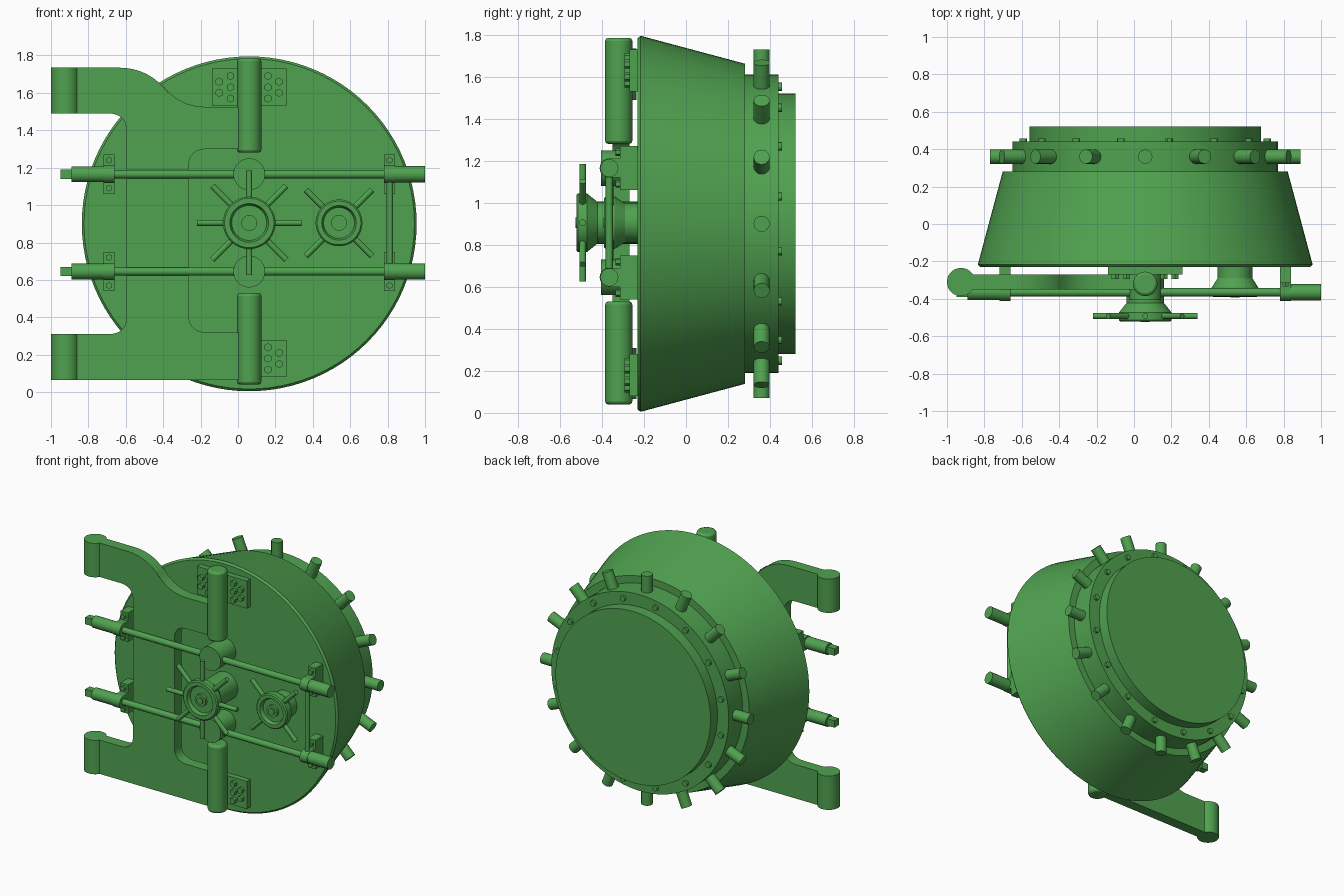
import bpy, bmesh, math
from mathutils import Vector, Matrix

if "Cube" in bpy.data.objects:
    bpy.data.objects.remove(bpy.data.objects["Cube"])

green = bpy.data.materials.new("vault green")
green.use_nodes = True
COLOR = (0.08, 0.36, 0.08, 1)
green.diffuse_color = COLOR
green.node_tree.nodes["Principled BSDF"].inputs["Base Color"].default_value = COLOR

CX, CZ = 0.06, 0.9      # door axis
FACE = -0.23            # front face of the door
ROD_Y = -0.365


def finish(bm, name):
    bmesh.ops.recalc_face_normals(bm, faces=bm.faces)
    mesh = bpy.data.meshes.new(name)
    bm.to_mesh(mesh)
    bm.free()
    obj = bpy.data.objects.new(name, mesh)
    bpy.context.collection.objects.link(obj)
    mesh.materials.append(green)
    bpy.ops.object.select_all(action="DESELECT")
    obj.select_set(True)
    bpy.context.view_layer.objects.active = obj
    bpy.ops.object.shade_smooth_by_angle(angle=math.radians(30))
    return obj


def cylinder(name, p, q, r, sides=24):
    p, q = Vector(p), Vector(q)
    d = q - p
    turn = d.to_track_quat("Z", "Y").to_matrix().to_4x4()
    bm = bmesh.new()
    bmesh.ops.create_cone(bm, cap_ends=True, segments=sides, radius1=r, radius2=r,
                          depth=d.length, matrix=Matrix.Translation((p + q) / 2) @ turn)
    return finish(bm, name)


def box(name, lo, hi):
    lo, hi = Vector(lo), Vector(hi)
    bm = bmesh.new()
    bmesh.ops.create_cube(bm, size=1, matrix=Matrix.Translation((lo + hi) / 2)
                          @ Matrix.Diagonal((*(hi - lo), 1)))
    return finish(bm, name)


def lathe(name, profile, x, z, sides=64):
    """Turn (radius, y) points about a line along y."""
    bm = bmesh.new()
    verts = [bm.verts.new((x + r, y, z)) for r, y in profile]
    edges = [bm.edges.new(pair) for pair in zip(verts, verts[1:])]
    bmesh.ops.spin(bm, geom=verts + edges, cent=(x, 0, z), axis=(0, 1, 0),
                   angle=math.tau, steps=sides, use_duplicate=False)
    bmesh.ops.remove_doubles(bm, verts=bm.verts, dist=0.0001)
    return finish(bm, name)


def rounded(points):
    """Outline of (x, z, corner size) with smooth corners."""
    out = []
    for i, (x, z, r) in enumerate(points):
        c = Vector((x, z))
        if not r:
            out.append(c)
            continue
        a = c + (Vector(points[i - 1][:2]) - c).normalized() * r
        b = c + (Vector(points[(i + 1) % len(points)][:2]) - c).normalized() * r
        for k in range(9):
            t = k / 8
            out.append(a * (1 - t) ** 2 + c * 2 * t * (1 - t) + b * t * t)
    return out


def radial(angle, r, y, x=CX, z=CZ):
    return (x + r * math.sin(angle), y, z + r * math.cos(angle))


# Door plug
lathe("door_body", [(0, FACE), (0.883, FACE), (0.895, -0.217), (0.762, 0.28), (0, 0.28)], CX, CZ, 96)
lathe("bolt_ring", [(0, 0.27), (0.71, 0.27), (0.71, 0.44), (0, 0.44)], CX, CZ, 96)
lathe("rear_disc", [(0, 0.43), (0.62, 0.43), (0.62, 0.52), (0, 0.52)], CX, CZ, 96)

# Locking bolts and rear screws
for i in range(16):
    a = math.tau * i / 16
    cylinder("locking_bolt", radial(a, 0.65, 0.36), radial(a, 0.83, 0.36), 0.038)
    a += math.tau / 32
    cylinder("rear_screw", radial(a, 0.665, 0.43), radial(a, 0.665, 0.457), 0.02, 12)

# Hinge arm plate
outline = rounded([
    (-0.925, 1.735, 0), (-0.47, 1.735, 0.17), (-0.32, 1.525, 0.15), (0.03, 1.525, 0),
    (0.03, 1.3, 0), (-0.265, 1.3, 0.1), (-0.265, 0.32, 0.1), (0.03, 0.32, 0),
    (0.03, 0.065, 0), (-0.925, 0.065, 0), (-0.925, 0.31, 0), (-0.595, 0.31, 0.1),
    (-0.595, 1.49, 0.1), (-0.925, 1.49, 0)])
bm = bmesh.new()
plate = bm.faces.new([bm.verts.new((p.x, -0.27, p.y)) for p in outline])
ext = bmesh.ops.extrude_face_region(bm, geom=[plate])
bmesh.ops.translate(bm, vec=(0, -0.08, 0),
                    verts=[g for g in ext["geom"] if isinstance(g, bmesh.types.BMVert)])
finish(bm, "hinge_arm")

# Hinge barrels and upright pivots
for lo, hi in ((0.065, 0.31), (1.49, 1.735)):
    cylinder("hinge_barrel", (-0.925, -0.31, lo), (-0.925, -0.31, hi), 0.075, 40)
for lo, hi in ((0.04, 0.53), (1.28, 1.785)):
    pivot = cylinder("upright_pivot", (CX, -0.32, lo), (CX, -0.32, hi), 0.065, 40)
    bev = pivot.modifiers.new("soft_ends", "BEVEL")
    bev.width, bev.segments, bev.limit_method = 0.015, 2, "ANGLE"

# Pivot mounts with hexagonal bolts
for z in (0.18, 1.63):
    box("pivot_mount", (CX - 0.2, -0.27, z - 0.1), (CX + 0.2, FACE + 0.01, z + 0.1))
    for side in (-1, 1):
        for dx, rows in ((0.1, (-0.06, 0, 0.06)), (0.16, (-0.03, 0.03))):
            for dz in rows:
                x = CX + side * dx
                cylinder("mount_bolt", (x, -0.26, z + dz), (x, -0.293, z + dz), 0.022, 6)

# Sliding bars with their collars, guides and central drums
for z in (0.645, 1.165):
    cylinder("sliding_bar", (-0.88, ROD_Y, z), (0.95, ROD_Y, z), 0.022)
    cylinder("bar_left_sleeve", (-0.89, ROD_Y, z), (-0.66, ROD_Y, z), 0.042)
    cylinder("bar_right_sleeve", (0.84, ROD_Y, z), (1.0, ROD_Y, z), 0.043)
    box("bar_end_block", (-0.95, ROD_Y - 0.025, z - 0.025), (-0.87, ROD_Y + 0.025, z + 0.025))
    cylinder("bar_drum", (CX, FACE + 0.01, z), (CX, -0.405, z), 0.085, 40)
    for x in (-0.69, 0.81):
        box("guide_base", (x - 0.03, -0.315, z - 0.105), (x + 0.03, FACE + 0.01, z + 0.105))
        box("guide_block", (x - 0.03, ROD_Y, z - 0.045), (x + 0.03, -0.3, z + 0.045))
        cylinder("guide_collar", (x - 0.03, ROD_Y, z), (x + 0.03, ROD_Y, z), 0.046)
        for dz in (-0.075, 0.075):
            cylinder("guide_bolt", (x, -0.31, z + dz), (x, -0.335, z + dz), 0.018, 6)
cylinder("link_rod", (0.812, ROD_Y, 0.645), (0.812, ROD_Y, 1.165), 0.017)


def handwheel(name, x, front, rim, neck, spokes, reach, offset):
    z = 0.905
    inner = rim * 0.74
    lathe(name + "_hub", [(0, FACE + 0.01), (neck, FACE + 0.01), (neck, front + 0.1),
                          (rim, front + 0.05), (rim, front + 0.008), (rim - 0.008, front),
                          (inner, front), (inner - 0.01, front + 0.025), (0.042, front + 0.025),
                          (0.042, front + 0.005), (0.024, front + 0.005),
                          (0.024, front - 0.003), (0, front - 0.003)], x, z, 48)
    for i in range(spokes):
        a = math.tau * i / spokes + offset
        cylinder(name + "_spoke", radial(a, inner, front + 0.03, x, z),
                 radial(a, reach, front + 0.03, x, z), 0.016, 16)


handwheel("main_wheel", CX, -0.522, 0.14, 0.1, 8, 0.28, 0)
handwheel("small_wheel", 0.54, -0.39, 0.125, 0.093, 4, 0.25, math.pi / 4)
